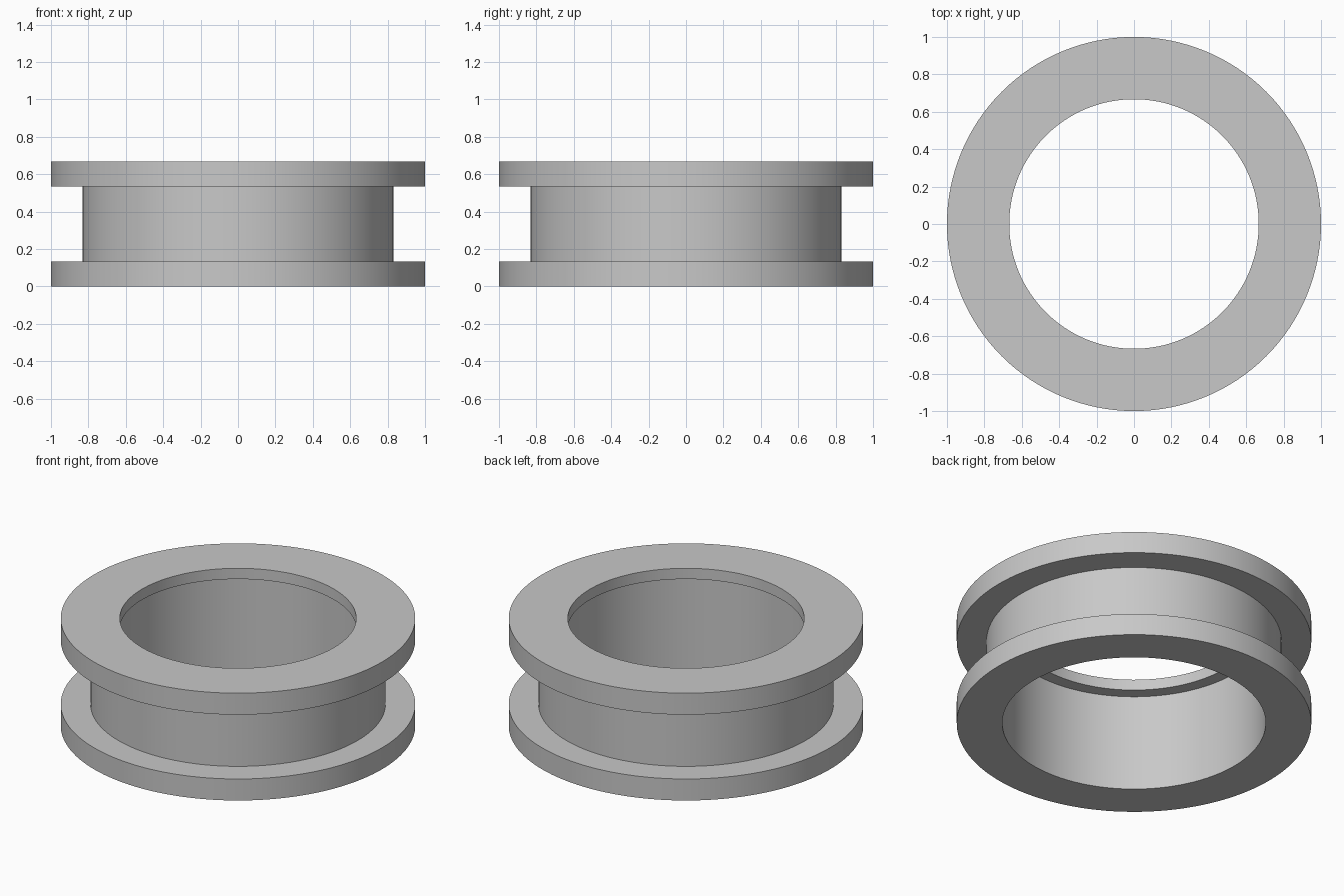
import bpy, bmesh, math

cube = bpy.data.objects.get("Cube")
if cube:
    bpy.data.objects.remove(cube, do_unlink=True)

SEGMENTS = 128
HEIGHT, FLANGE = 0.668, 0.134
OUTER, HUB, BORE, LIP = 1.0, 0.832, 0.743, 0.667
LIP_Z = HEIGHT - 0.067

# Plain grey finish
grey = bpy.data.materials.new("light grey")
grey.use_nodes = True
colour = (0.58, 0.58, 0.58, 1.0)
grey.diffuse_color = colour
grey.node_tree.nodes["Principled BSDF"].inputs["Base Color"].default_value = colour


def lathe(name, profile):
    """Revolve a closed (radius, z) profile, listed counter-clockwise, about z."""
    bm = bmesh.new()
    rings = []
    for i in range(SEGMENTS):
        a = 2 * math.pi * i / SEGMENTS
        rings.append([bm.verts.new((r * math.cos(a), r * math.sin(a), z)) for r, z in profile])
    n = len(profile)
    for i, ring in enumerate(rings):
        after = rings[(i + 1) % SEGMENTS]
        for j in range(n):
            k = (j + 1) % n
            bm.faces.new((ring[j], after[j], after[k], ring[k]))
    bmesh.ops.recalc_face_normals(bm, faces=bm.faces)
    mesh = bpy.data.meshes.new(name)
    bm.to_mesh(mesh)
    bm.free()
    mesh.materials.append(grey)
    obj = bpy.data.objects.new(name, mesh)
    bpy.context.collection.objects.link(obj)
    bpy.ops.object.select_all(action="DESELECT")
    obj.select_set(True)
    bpy.context.view_layer.objects.active = obj
    bpy.ops.object.shade_smooth_by_angle(angle=math.radians(30))
    return obj


# Spool ring: two flanges, a narrower hub, and a bore with a retaining lip on top
lathe("flanged_ring", [
    (BORE, 0), (OUTER, 0), (OUTER, FLANGE), (HUB, FLANGE),
    (HUB, HEIGHT - FLANGE), (OUTER, HEIGHT - FLANGE), (OUTER, HEIGHT),
    (LIP, HEIGHT), (LIP, LIP_Z), (BORE, LIP_Z),
])
